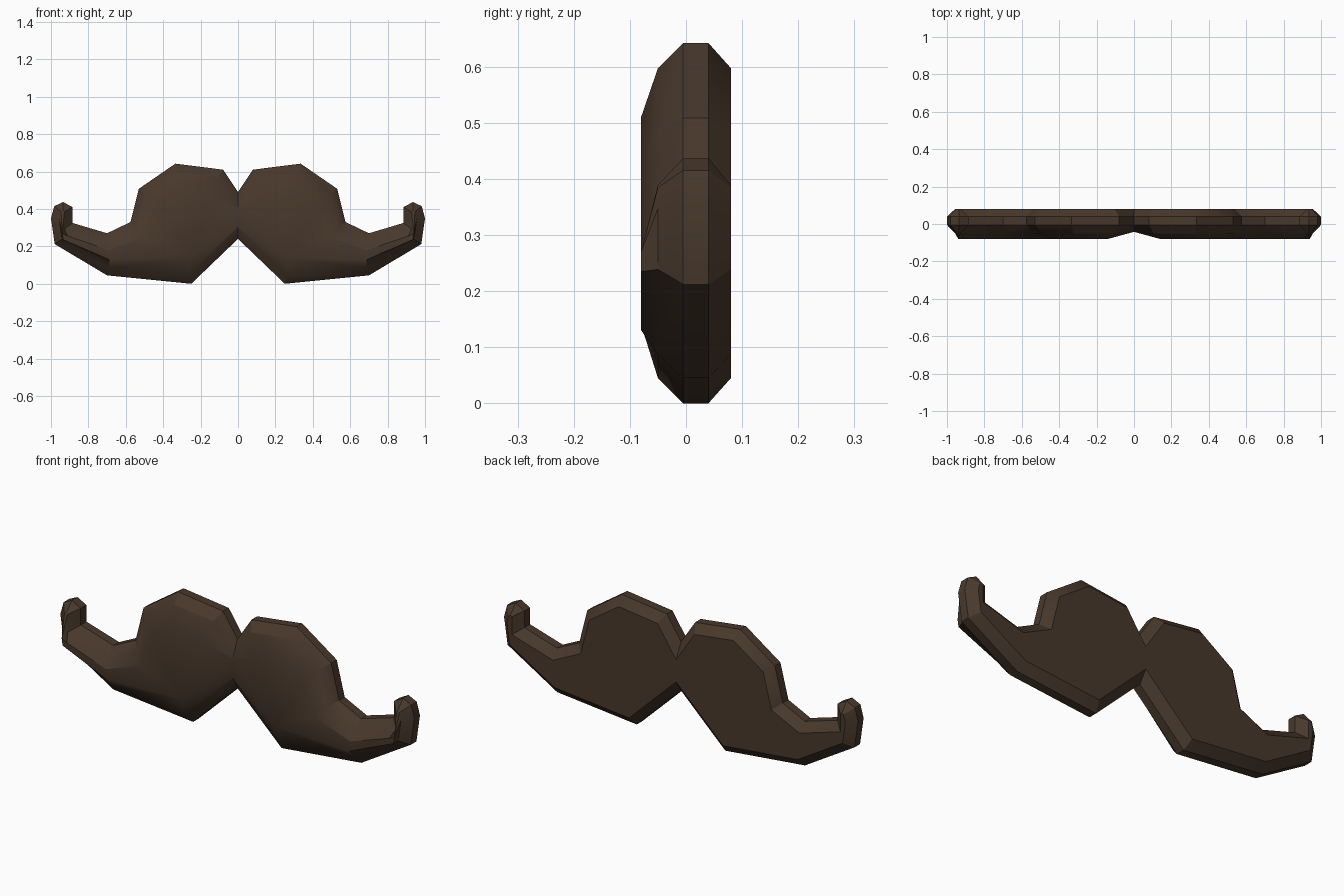
import bpy, bmesh
from mathutils import Vector

if "Cube" in bpy.data.objects:
    bpy.data.objects.remove(bpy.data.objects["Cube"])

# Half outline (x, z), clockwise from the top notch to the lower notch
outline = [Vector(p) for p in [
    (0, .49), (.08, .61), (.335, .642), (.53, .508), (.575, .33), (.70, .27),
    (.885, .325), (.885, .41), (.935, .437), (.982, .415), (1, .35),
    (.98, .212), (.70, .045), (.25, 0), (0, .24)]]
# Raised front plateau, one point per outline point (tail points merge)
tail = (.94, .27)
plateau = [Vector(p) for p in [
    (0, .40), (.14, .46), (.32, .51), (.43, .43), (.49, .25), (.69, .18),
    (.91, .255), tail, tail, tail, tail, (.935, .235), (.69, .13),
    (.26, .14), (0, .31)]]
N = len(outline)


def inset(pts, d):
    """Mitred inset of the half outline; the end points slide along x = 0."""
    full = [Vector((-pts[1].x, pts[1].y))] + pts + [Vector((-pts[-2].x, pts[-2].y))]
    out = []
    for a, b, c in zip(full, full[1:], full[2:]):
        e1, e2 = (b - a).normalized(), (c - b).normalized()
        n1, n2 = Vector((e1.y, -e1.x)), Vector((e2.y, -e2.x))
        out.append(b + (n1 + n2) * d / (1 + n1.dot(n2)))
    return out


bm = bmesh.new()


def ring(pts, y, y_mid=None):
    return [bm.verts.new((p.x, y_mid if y_mid is not None and p.x < 1e-4 else y, p.y))
            for p in pts]


# Layers from back to front
small = inset(outline, .043)
rings = [ring(small, .08), ring(outline, .04), ring(outline, -.005),
         ring(small, -.05, -.038), ring(plateau, -.08, -.042)]
for r, s in zip(rings, rings[1:]):
    for i in range(N - 1):
        bm.faces.new((r[i], r[i + 1], s[i + 1], s[i]))
bm.faces.new(rings[0])
f = rings[-1]
bm.faces.new((f[0], f[1], f[13], f[14]))
bm.faces.new(f[1:14])
bmesh.ops.remove_doubles(bm, verts=bm.verts, dist=1e-4)

# Mirror the other half
geo = bmesh.ops.duplicate(bm, geom=bm.verts[:] + bm.edges[:] + bm.faces[:])["geom"]
for v in geo:
    if isinstance(v, bmesh.types.BMVert):
        v.co.x *= -1
bmesh.ops.reverse_faces(bm, faces=[g for g in geo if isinstance(g, bmesh.types.BMFace)])
bmesh.ops.remove_doubles(bm, verts=bm.verts, dist=1e-4)
bmesh.ops.triangulate(bm, faces=[p for p in bm.faces if len(p.verts) > 4])
bmesh.ops.recalc_face_normals(bm, faces=bm.faces)

mesh = bpy.data.meshes.new("moustache")
bm.to_mesh(mesh)
bm.free()
obj = bpy.data.objects.new("moustache", mesh)
bpy.context.collection.objects.link(obj)

# Dark brown hair colour
mat = bpy.data.materials.new("dark_brown")
mat.diffuse_color = (.065, .04, .025, 1)
mat.use_nodes = True
mat.node_tree.nodes["Principled BSDF"].inputs["Base Color"].default_value = mat.diffuse_color
mesh.materials.append(mat)

bpy.context.view_layer.objects.active = obj
obj.select_set(True)
bpy.ops.object.shade_smooth_by_angle(angle=.5)
